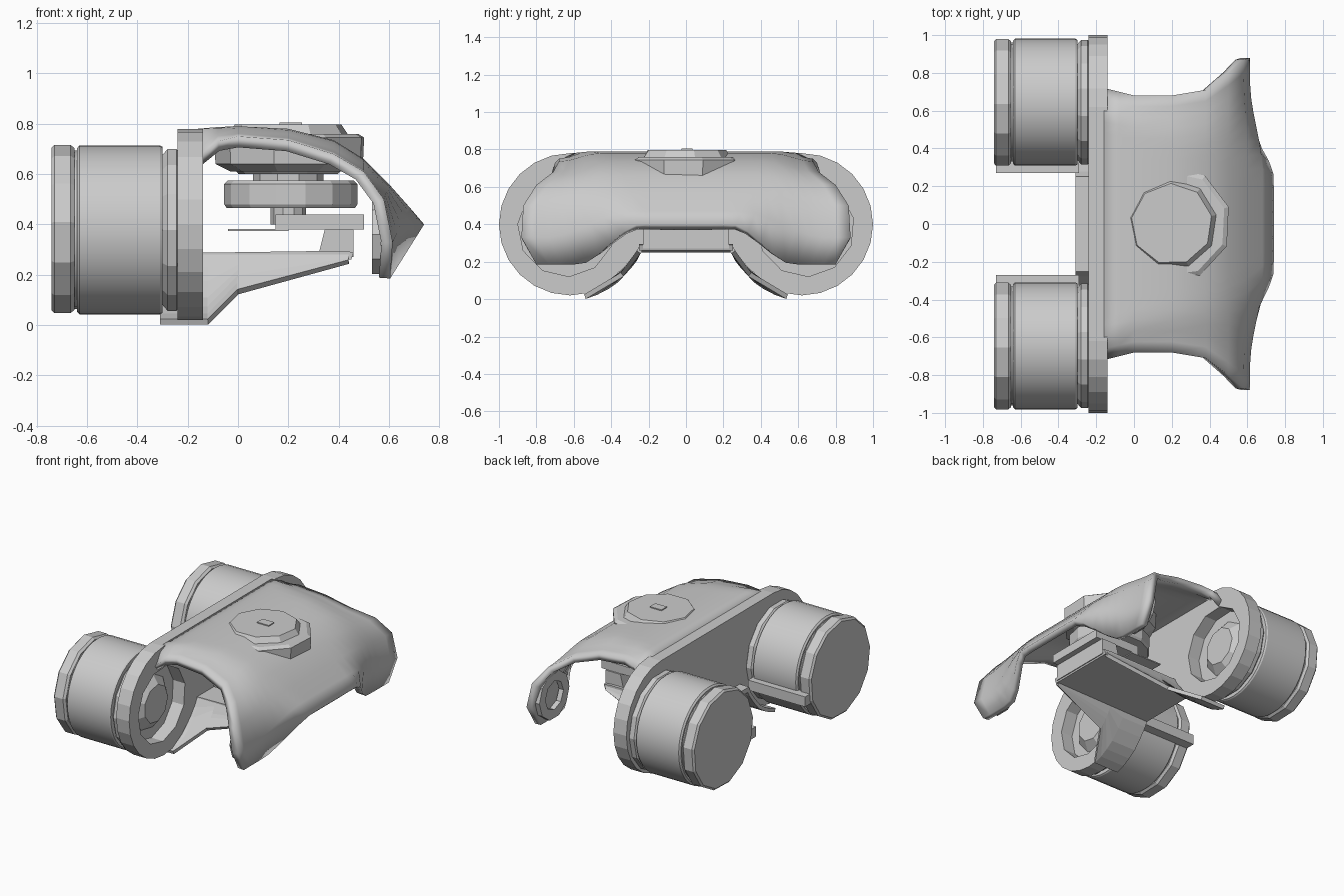
import bpy, bmesh, math
from mathutils import Vector, Matrix

cube = bpy.data.objects.get("Cube")
if cube:
    bpy.data.objects.remove(cube, do_unlink=True)

GREY = (0.6, 0.6, 0.6, 1.0)
mat = bpy.data.materials.new("plain grey")
mat.diffuse_color = GREY
mat.use_nodes = True
for node in mat.node_tree.nodes:
    if node.type == 'BSDF_PRINCIPLED':
        node.inputs["Base Color"].default_value = GREY


def finish(name, bm, thickness=0.0, offset=0.0, angle=None):
    """Turn a bmesh into a grey object, optionally thickened and smoothed."""
    bmesh.ops.recalc_face_normals(bm, faces=bm.faces[:])
    me = bpy.data.meshes.new(name)
    bm.to_mesh(me)
    bm.free()
    me.materials.append(mat)
    ob = bpy.data.objects.new(name, me)
    bpy.context.scene.collection.objects.link(ob)
    if angle:
        bpy.ops.object.select_all(action='DESELECT')
        ob.select_set(True)
        bpy.context.view_layer.objects.active = ob
        bpy.ops.object.shade_smooth_by_angle(angle=math.radians(angle))
    if thickness:
        mod = ob.modifiers.new("Thickness", 'SOLIDIFY')
        mod.thickness = thickness
        mod.offset = offset
    return ob


def lathe(name, profile, centre, axis='X', sides=32, angle=30, turn=0.0):
    """Closed solid of revolution; profile is (position along axis, radius)."""
    bm = bmesh.new()
    rings = []
    for d, r in profile:
        ring = []
        for i in range(sides):
            a = 2 * math.pi * i / sides + turn
            c, s = r * math.cos(a), r * math.sin(a)
            p = Vector((d, c, s)) if axis == 'X' else Vector((c, s, d))
            ring.append(bm.verts.new(p + Vector(centre)))
        rings.append(ring)
    for a, b in zip(rings, rings[1:]):
        for i in range(sides):
            j = (i + 1) % sides
            bm.faces.new((a[i], a[j], b[j], b[i]))
    bm.faces.new(rings[0])
    bm.faces.new(rings[-1])
    return finish(name, bm, angle=angle)


def sheet(name, loops, place, thickness):
    """Flat filled outline (first loop) with holes (other loops), thickened."""
    bm = bmesh.new()
    for loop in loops:
        vs = [bm.verts.new(place(*p)) for p in loop]
        for i, v in enumerate(vs):
            bm.edges.new((v, vs[(i + 1) % len(vs)]))
    bmesh.ops.triangle_fill(bm, use_beauty=True, edges=bm.edges[:])
    return finish(name, bm, thickness)


def grid(name, rows, thickness, offset=0.0, angle=None):
    """Surface through rows of points, thickened."""
    bm = bmesh.new()
    vs = [[bm.verts.new(p) for p in row] for row in rows]
    for a, b in zip(vs, vs[1:]):
        for i in range(len(a) - 1):
            bm.faces.new((a[i], a[i + 1], b[i + 1], b[i]))
    return finish(name, bm, thickness, offset, angle)


def box(name, lo, hi):
    bm = bmesh.new()
    size = [h - l for l, h in zip(lo, hi)]
    mid = [(h + l) / 2 for l, h in zip(lo, hi)]
    bmesh.ops.create_cube(bm, size=1, matrix=Matrix.Translation(mid) @ Matrix.Diagonal((*size, 1)))
    return finish(name, bm)


def circle(y, z, r, n, turn=0.0):
    return [(y + r * math.cos(2 * math.pi * i / n + turn),
             z + r * math.sin(2 * math.pi * i / n + turn)) for i in range(n)]


def smoothstep(a, b, x):
    t = min(max((x - a) / (b - a), 0), 1)
    return t * t * (3 - 2 * t)


# Back plate: two round lobes joined by a flat top, arched underneath, with lobe openings
half = [(0.62 + 0.38 * math.cos(math.radians(a)), 0.40 + 0.38 * math.sin(math.radians(a)))
        for a in range(90, -110, -15)]
half += [(0.42, 0.09), (0.33, 0.17), (0.24, 0.28)]
outline = half + [(-y, z) for y, z in reversed(half)]
holes = [circle(s * 0.64, 0.38, 0.26, 11, 0.2) for s in (1, -1)]
sheet("back_plate", [outline] + holes, lambda y, z: (-0.19, y, z), 0.10)

for s, side in ((1, "back"), (-1, "front")):
    mid = (0, s * 0.645, 0.378)
    # Drum with a faceted end cap, a groove and a collar against the plate
    lathe("drum_" + side, [(-0.64, 0.325), (-0.63, 0.336), (-0.31, 0.336), (-0.30, 0.33)], mid, sides=40)
    lathe("drum_cap_" + side, [(-0.742, 0.325), (-0.73, 0.338), (-0.665, 0.338), (-0.65, 0.325)],
          mid, sides=13, angle=None, turn=0.15)
    lathe("drum_groove_" + side, [(-0.655, 0.315), (-0.635, 0.315)], mid, sides=24)
    lathe("drum_collar_" + side, [(-0.305, 0.30), (-0.28, 0.33), (-0.245, 0.33), (-0.23, 0.31)],
          mid, sides=14, angle=None)
    lathe("drum_boss_" + side, [(-0.24, 0.20), (-0.18, 0.13)], mid, sides=9, angle=None)

    # Slat hugging the inner side of each drum
    y0, y1 = sorted((s * 0.27, s * 0.34))
    box("drum_slat_" + side, (-0.73, y0, 0.25), (-0.29, y1, 0.32))

    # Curved flap falling from the tongue and tapering forwards
    curve = [(0.24, 0.275), (0.28, 0.20), (0.37, 0.10), (0.45, 0.045), (0.54, 0.013)]

    def along(t):
        f = t * (len(curve) - 1)
        i = min(int(f), len(curve) - 2)
        a, b = Vector(curve[i]), Vector(curve[i + 1])
        return a.lerp(b, f - i)

    rows = []
    for x, reach in ((-0.31, 1.0), (-0.12, 1.0), (0.0, 0.42), (0.44, 0.08)):
        pts = [along(reach * k / 6) for k in range(7)]
        rows.append([(x, s * p.x, p.y) for p in pts])
    grid("tongue_flap_" + side, rows, 0.025)

    # Ring inside each end of the front lip
    sheet("lip_ring_" + side, [circle(s * 0.69, 0.36, 0.165, 10), circle(s * 0.69, 0.36, 0.10, 8)],
          lambda y, z: (0.55, y, z), 0.035)

# Shell: each row gives centre x, centre z, edge half width, edge x, edge z, blend start, blend end
shell_rows = [
    (-0.16, 0.780, 0.72, -0.16, 0.66, 0.88, 1.0),
    (-0.08, 0.787, 0.70, -0.08, 0.73, 0.80, 1.0),
    (0.00, 0.790, 0.68, 0.00, 0.75, 0.75, 1.0),
    (0.20, 0.780, 0.68, 0.20, 0.735, 0.68, 1.0),
    (0.38, 0.735, 0.71, 0.38, 0.68, 0.60, 1.0),
    (0.50, 0.660, 0.80, 0.50, 0.61, 0.50, 1.0),
    (0.60, 0.560, 0.87, 0.58, 0.50, 0.38, 0.95),
    (0.68, 0.470, 0.88, 0.615, 0.33, 0.32, 0.85),
    (0.74, 0.400, 0.80, 0.605, 0.185, 0.30, 0.72),
]
rows = []
for cx, cz, hw, ex, ez, b0, b1 in shell_rows:
    row = []
    for k in range(-12, 13):
        v = k / 12
        w = smoothstep(b0, b1, abs(v))
        row.append((cx + (ex - cx) * w, hw * v, cz + (ez - cz) * w))
    rows.append(row)
shell = grid("shell", rows, 0.045, -1.0, 40)
# Make the thickness grow inwards, below the top surface
if shell.data.polygons[len(shell.data.polygons) // 4].normal.z < 0:
    shell.data.flip_normals()

# Hub through the shell, with a faceted cap and a small square plate on top
hub = (0.20, 0.0, 0)
lathe("hub_cap", [(0.60, 0.20), (0.64, 0.24), (0.76, 0.24), (0.797, 0.215)], hub, 'Z', 9, None, 0.2)
lathe("hub_skirt", [(0.61, 0.24), (0.64, 0.30), (0.745, 0.305), (0.76, 0.28)],
      (0.21, 0, 0), 'Z', 9, None, 0.3)
lathe("hub_neck", [(0.56, 0.14), (0.62, 0.14)], hub, 'Z', 10, None)
lathe("hub_disc", [(0.465, 0.255), (0.48, 0.265), (0.56, 0.265), (0.575, 0.25)], (0.21, 0, 0), 'Z', 14, None)
lathe("hub_spindle", [(0.40, 0.07), (0.48, 0.07)], hub, 'Z', 10, None)
box("hub_square", (0.165, -0.025, 0.795), (0.255, 0.035, 0.804))

# Support plate under the hub, its thin shelf and the leg down to the tongue
box("support_plate", (0.15, -0.22, 0.38), (0.50, 0.22, 0.44))
box("support_shelf", (-0.04, -0.22, 0.373), (0.20, 0.22, 0.381))
sheet("support_leg", [[(0.32, 0.28), (0.345, 0.38), (0.46, 0.38), (0.46, 0.27)]],
      lambda x, z: (x, 0, z), 0.46)

# Flat tongue running forwards from between the drums
sheet("tongue", [[(-0.31, 0.25), (-0.31, 0.285), (0.40, 0.295), (0.46, 0.29), (0.45, 0.26)]],
      lambda x, z: (x, 0, z), 0.50)
